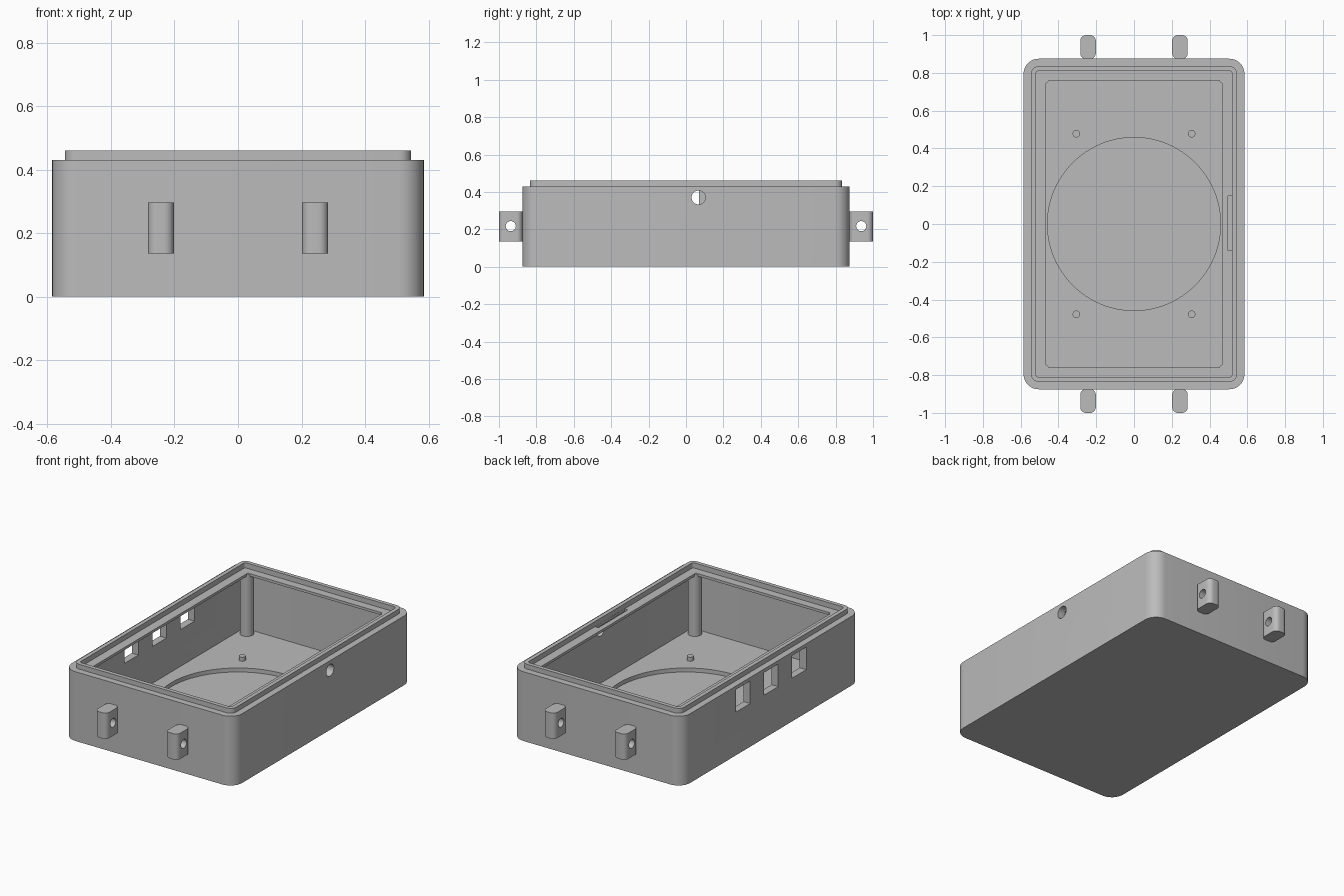
import bpy, bmesh, math
from mathutils import Matrix

if "Cube" in bpy.data.objects:
    bpy.data.objects.remove(bpy.data.objects["Cube"])

grey = bpy.data.materials.new("plain grey")
grey.diffuse_color = (0.5, 0.5, 0.5, 1)
grey.use_nodes = True
grey.node_tree.nodes["Principled BSDF"].inputs["Base Color"].default_value = grey.diffuse_color


def finish(name, bm):
    bmesh.ops.recalc_face_normals(bm, faces=bm.faces)
    me = bpy.data.meshes.new(name)
    bm.to_mesh(me)
    bm.free()
    me.materials.append(grey)
    ob = bpy.data.objects.new(name, me)
    bpy.context.collection.objects.link(ob)
    return ob


def ring(bm, hx, hy, r, z, cx=0, cy=0, n=8):
    """Rounded rectangle of vertices at height z."""
    out = []
    for k, (sx, sy) in enumerate(((1, 1), (-1, 1), (-1, -1), (1, -1))):
        for i in range(n + 1):
            a = math.pi / 2 * (k + i / n)
            out.append(bm.verts.new((cx + sx * (hx - r) + r * math.cos(a),
                                     cy + sy * (hy - r) + r * math.sin(a), z)))
    return out


def loft(name, sections, **kw):
    """Skin a stack of rounded rectangles and cap both ends."""
    bm = bmesh.new()
    rings = [ring(bm, *s, **kw) for s in sections]
    for a, b in zip(rings, rings[1:]):
        for i in range(len(a)):
            j = (i + 1) % len(a)
            bm.faces.new((a[i], a[j], b[j], b[i]))
    bm.faces.new(rings[0])
    bm.faces.new(rings[-1])
    return finish(name, bm)


def box(name, x0, x1, y0, y1, z0, z1):
    bm = bmesh.new()
    m = Matrix.Translation(((x0 + x1) / 2, (y0 + y1) / 2, (z0 + z1) / 2))
    bmesh.ops.create_cube(bm, size=1, matrix=m @ Matrix.Diagonal((x1 - x0, y1 - y0, z1 - z0, 1)))
    return finish(name, bm)


def cylinder(name, r, depth, centre, along_x=False, sides=32):
    bm = bmesh.new()
    m = Matrix.Translation(centre)
    if along_x:
        m = m @ Matrix.Rotation(math.pi / 2, 4, 'Y')
    bmesh.ops.create_cone(bm, cap_ends=True, segments=sides, radius1=r, radius2=r,
                          depth=depth, matrix=m)
    return finish(name, bm)


def cut(ob, cutter):
    mod = ob.modifiers.new("cut", 'BOOLEAN')
    mod.operation, mod.solver, mod.object = 'DIFFERENCE', 'EXACT', cutter
    bpy.context.view_layer.objects.active = ob
    bpy.ops.object.modifier_apply(modifier=mod.name)
    bpy.data.objects.remove(cutter)


# Hollow case: outer wall, raised lip, inner shelf, cavity, floor
FLOOR = 0.04
case = loft("case_shell", [
    (0.585, 0.875, 0.08, 0.0),
    (0.585, 0.875, 0.08, 0.43),
    (0.545, 0.835, 0.04, 0.43),
    (0.545, 0.835, 0.04, 0.46),
    (0.52, 0.81, 0.015, 0.46),
    (0.52, 0.81, 0.015, 0.428),
    (0.465, 0.76, 0.004, 0.428),
    (0.465, 0.76, 0.004, 0.412),
    (0.54, 0.83, 0.035, 0.412),
    (0.54, 0.83, 0.035, FLOOR)])

# Round recess in the floor
cut(case, cylinder("recess_cutter", 0.458, 0.1, (0, 0, 0.065), sides=96))
# Three square windows in the left wall
for y in (-0.275, 0, 0.275):
    cut(case, box("window_cutter", -0.65, -0.5, y - 0.069, y + 0.069, 0.268, 0.408))
# Cable hole in the right wall and slot in the shelf above it
cut(case, cylinder("hole_cutter", 0.037, 0.2, (0.58, 0.067, 0.37), True))
cut(case, box("slot_cutter", 0.497, 0.519, -0.14, 0.148, 0.40, 0.45))

# Corner posts and locating pins
for sx in (-1, 1):
    for sy in (-1, 1):
        cylinder("corner_post", 0.04, 0.392, (sx * 0.485, sy * 0.78, 0.231))
        cylinder("floor_pin", 0.02, 0.03, (sx * 0.305, sy * 0.478, FLOOR + 0.01), sides=24)

# Hinge lugs with a cross hole, two on each end
for sx in (-1, 1):
    for sy in (-1, 1):
        x, y = sx * 0.243, sy * 0.937
        lug = loft("hinge_lug", [(0.041, 0.063, 0.03, 0.136), (0.041, 0.063, 0.03, 0.296)],
                   cx=x, cy=y)
        cut(lug, cylinder("lug_cutter", 0.027, 0.2, (x, y, 0.217), True))

# Smooth curved walls, keep edges sharp
for ob in bpy.context.scene.objects:
    ob.select_set(True)
    bpy.context.view_layer.objects.active = ob
bpy.ops.object.shade_smooth_by_angle(angle=math.radians(30))
